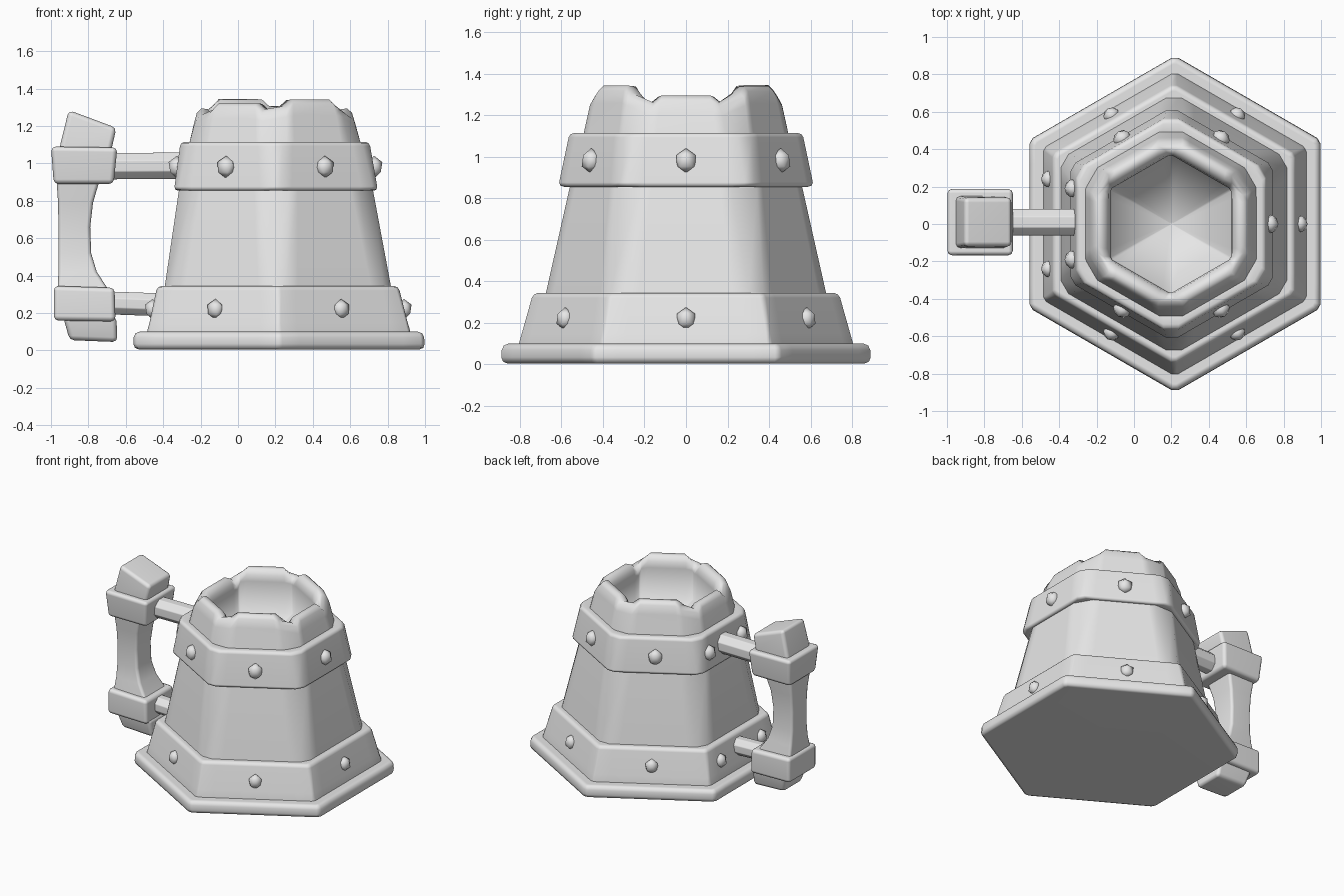
import bpy, bmesh, math
from mathutils import Vector, Matrix

cube = bpy.data.objects.get("Cube")
if cube:
    bpy.data.objects.remove(cube)

# One plain grey for the whole model
GREY = (0.8, 0.8, 0.8, 1)
mat = bpy.data.materials.new("light_grey")
mat.use_nodes = True
mat.diffuse_color = GREY
mat.node_tree.nodes["Principled BSDF"].inputs["Base Color"].default_value = GREY

FACES = [math.radians(60 * k) for k in range(6)]


def finish(name, bm, bevel=0.0):
    bmesh.ops.recalc_face_normals(bm, faces=bm.faces)
    mesh = bpy.data.meshes.new(name)
    bm.to_mesh(mesh)
    bm.free()
    mesh.materials.append(mat)
    for p in mesh.polygons:
        p.use_smooth = True
    ob = bpy.data.objects.new(name, mesh)
    bpy.context.collection.objects.link(ob)
    if bevel:
        mod = ob.modifiers.new("round_edges", 'BEVEL')
        mod.width, mod.segments = bevel, 2
        mod.limit_method, mod.angle_limit = 'ANGLE', math.radians(35)
    ob.modifiers.new("even_shading", 'WEIGHTED_NORMAL')
    return ob


def skin(name, rings, bevel=0.0, loop=False):
    """Bridge rings of points; cap the ends, or join them when loop is set."""
    bm = bmesh.new()
    vs = [[bm.verts.new(p) for p in ring] for ring in rings]
    pairs = list(zip(vs, vs[1:]))
    if loop:
        pairs.append((vs[-1], vs[0]))
    else:
        bm.faces.new(vs[0])
        bm.faces.new(vs[-1])
    for a, b in pairs:
        n = len(a)
        for i in range(n):
            j = (i + 1) % n
            bm.faces.new((a[i], a[j], b[j], b[i]))
    return finish(name, bm, bevel)


def axis_x(z):
    return 0.22 - 0.02 * z


def on_face(angle, apothem, s, z):
    c, d = math.cos(angle), math.sin(angle)
    return Vector((axis_x(z) + apothem * c - s * d, apothem * d + s * c, z))


def hexagon(apothem, corner, z, lifts=None, dip=0.0):
    """Hexagon with cut corners; lifts raises each side, dip lowers its ends."""
    full = apothem * math.tan(math.pi / 6)
    w = min(full - 2 * (apothem / math.cos(math.pi / 6) - corner), full * 0.97)
    pts = []
    for k, ang in enumerate(FACES):
        lift = lifts[k] if lifts else 0
        for f in (-1, -0.75, 0.75, 1):
            drop = dip if abs(f) == 1 else 0
            pts.append(on_face(ang, apothem, f * w, z + lift - drop))
    return pts


# Foot plate and lower band
skin("foot_plate", [hexagon(0.78, 0.89, 0.005), hexagon(0.775, 0.885, 0.10)], 0.03)
skin("lower_band", [hexagon(0.71, 0.81, 0.08), hexagon(0.69, 0.79, 0.15),
                    hexagon(0.645, 0.735, 0.345)], 0.025)

# Body, uneven rim and inside of the cup in one skin
lifts = [-0.04, 0.005, 0.01, -0.04, -0.012, 0.008]
rings = [hexagon(0.64, 0.71, 0.1), hexagon(0.605, 0.675, 0.34),
         hexagon(0.52, 0.56, 0.85), hexagon(0.46, 0.495, 1.10)]
for apothem, corner, z, dip in [(0.432, 0.462, 1.25, 0.01), (0.415, 0.44, 1.31, 0.03),
                                (0.39, 0.415, 1.334, 0.035), (0.355, 0.395, 1.33, 0.035),
                                (0.33, 0.372, 1.295, 0.03), (0.322, 0.366, 1.25, 0.01)]:
    rings.append(hexagon(apothem, corner, z, lifts, dip))
rings += [hexagon(0.32, 0.365, 1.03), hexagon(0.01, 0.0114, 0.95)]
skin("cup_body", rings)

# Upper band
skin("upper_band", [hexagon(0.545, 0.615, 0.855), hexagon(0.505, 0.56, 1.115),
                    hexagon(0.43, 0.47, 1.115), hexagon(0.48, 0.52, 0.855)],
     0.022, loop=True)


# Rivets: one on each side, two beside the handle
def rivet(name, angle, apothem, s, z, radius):
    bm = bmesh.new()
    place = Matrix.Translation(on_face(angle, apothem, s, z))
    turn = Matrix.Rotation(angle, 4, 'Z') @ Matrix.Diagonal((0.9, 1, 1.1, 1))
    bmesh.ops.create_icosphere(bm, subdivisions=1, radius=radius, matrix=place @ turn)
    finish(name, bm)


for label, apothem, z, radius, side in (("upper", 0.527, 0.98, 0.055, 0.19),
                                        ("lower", 0.672, 0.22, 0.05, 0.24)):
    for k, ang in enumerate(FACES):
        for s in ((-side, side) if k == 3 else (0,)):
            rivet(f"{label}_rivet", ang, apothem, s, z, radius)


# Handle pegs
def peg(name, x0, x1, z0, z1, radius):
    rings = []
    for x, z in ((x0, z0), (x1, z1)):
        rings.append([(x, 0.01 + radius * math.cos(a * math.pi / 4 + math.pi / 8),
                       z + radius * math.sin(a * math.pi / 4 + math.pi / 8))
                      for a in range(8)])
    skin(name, rings, 0.005)


peg("upper_peg", -0.72, -0.26, 0.985, 0.988, 0.076)
peg("lower_peg", -0.72, -0.38, 0.255, 0.243, 0.066)


# Handle blocks: each section is left x, its z, right x, its z, half depth
def block(name, sections, bevel):
    skin(name, [[(x0, 0.01 - h, z0), (x1, 0.01 - h, z1), (x1, 0.01 + h, z1), (x0, 0.01 + h, z0)]
                for x0, z0, x1, z1, h in sections], bevel)


block("upper_block", [(-0.985, 0.89, -0.665, 0.89, 0.16),
                      (-1.0, 1.09, -0.645, 1.085, 0.18)], 0.025)
block("lower_block", [(-0.985, 0.16, -0.655, 0.155, 0.165),
                      (-0.985, 0.345, -0.66, 0.335, 0.165)], 0.025)
block("handle_top", [(-0.96, 1.06, -0.68, 1.06, 0.14),
                     (-0.905, 1.285, -0.65, 1.19, 0.13)], 0.025)
block("handle_foot", [(-0.935, 0.18, -0.65, 0.18, 0.14),
                      (-0.90, 0.055, -0.645, 0.045, 0.11)], 0.025)
block("grip", [(-0.965, 0.32, -0.69, 0.32, 0.13),
               (-0.96, 0.42, -0.755, 0.42, 0.105),
               (-0.96, 0.52, -0.785, 0.52, 0.092),
               (-0.96, 0.66, -0.79, 0.66, 0.09),
               (-0.962, 0.79, -0.775, 0.79, 0.1),
               (-0.97, 0.91, -0.74, 0.91, 0.12)], 0.02)
